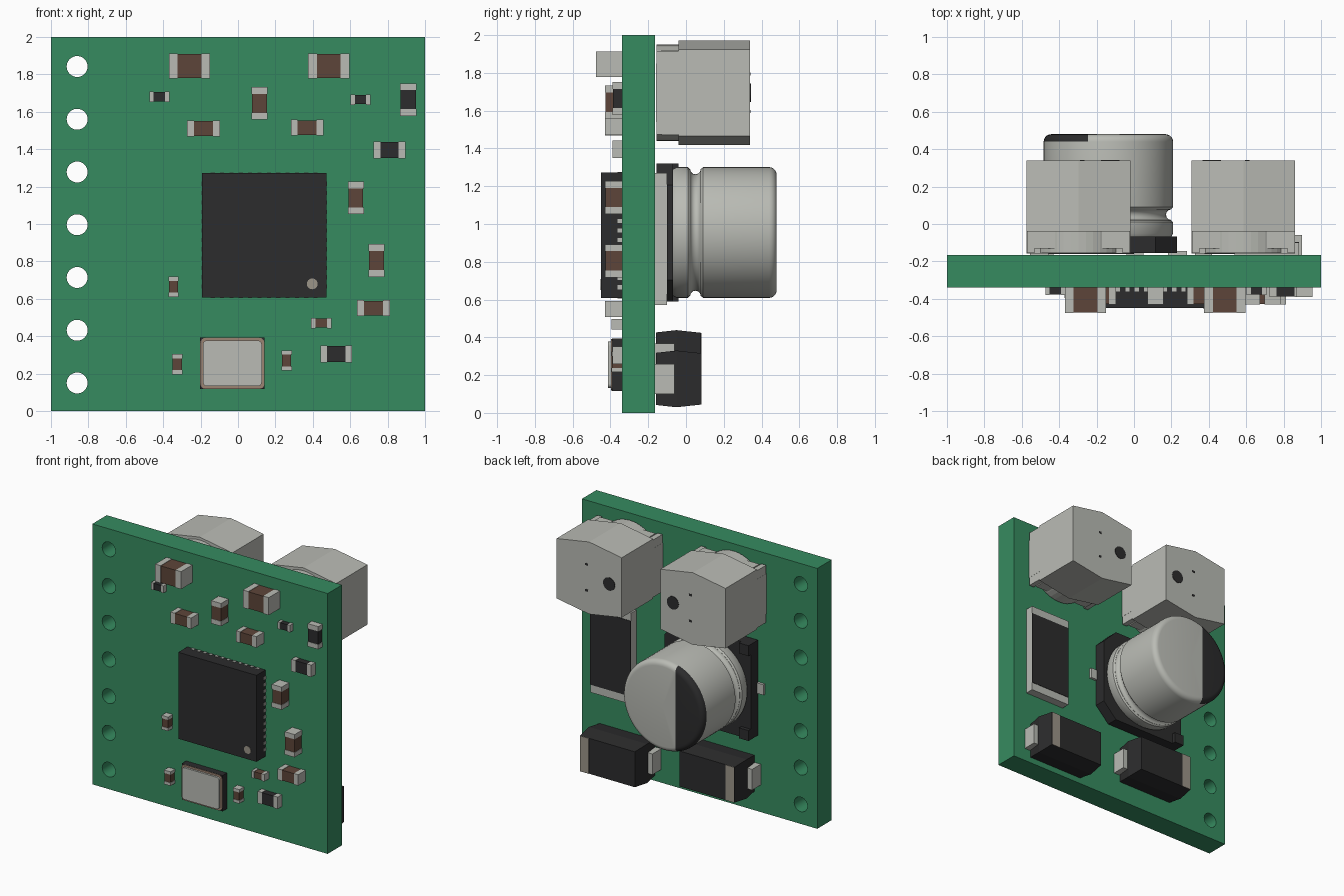
import bpy, bmesh, math
from mathutils import Vector, Matrix

old = bpy.data.objects.get("Cube")
if old:
    bpy.data.objects.remove(old, do_unlink=True)


def material(name, red, green, blue):
    mat = bpy.data.materials.new(name)
    mat.use_nodes = True
    color = (red, green, blue, 1)
    mat.diffuse_color = color
    mat.node_tree.nodes["Principled BSDF"].inputs["Base Color"].default_value = color
    return mat


GREEN = material("board green", .037, .26, .117)
BLACK = material("matte black", .025, .025, .026)
SILVER = material("pale silver", .49, .50, .46)
BROWN = material("ceramic brown", .11, .06, .041)
TAN = material("marker tan", .33, .30, .25)
COPPER = material("rim copper", .33, .23, .17)

FRONT, BACK = -.34, -.165   # board faces along y


def finish(name, bm, *mats):
    bmesh.ops.recalc_face_normals(bm, faces=bm.faces)
    mesh = bpy.data.meshes.new(name)
    bm.to_mesh(mesh)
    bm.free()
    for mat in mats:
        mesh.materials.append(mat)
    obj = bpy.data.objects.new(name, mesh)
    bpy.context.collection.objects.link(obj)
    return obj


def smooth(obj):
    bpy.ops.object.select_all(action='DESELECT')
    obj.select_set(True)
    bpy.context.view_layer.objects.active = obj
    bpy.ops.object.shade_smooth_by_angle(angle=math.radians(35))


def add_box(bm, x, y, z, index=0):
    """Box spanning the (low, high) pairs x, y and z."""
    low, high = Vector((x[0], y[0], z[0])), Vector((x[1], y[1], z[1]))
    matrix = Matrix.Translation((low + high) / 2) @ Matrix.Diagonal((*(high - low), 1))
    made = bmesh.ops.create_cube(bm, size=1, matrix=matrix)
    for face in {f for v in made["verts"] for f in v.link_faces}:
        face.material_index = index


def add_rod(bm, x, z, radius, y, index=0, sides=32):
    """Cylinder along y."""
    matrix = Matrix.Translation((x, sum(y) / 2, z)) @ Matrix.Rotation(math.pi / 2, 4, 'X')
    made = bmesh.ops.create_cone(bm, cap_ends=True, segments=sides, radius1=radius,
                                 radius2=radius, depth=y[1] - y[0], matrix=matrix)
    for face in {f for v in made["verts"] for f in v.link_faces}:
        face.material_index = index


def add_prism(bm, outline, y, index=0):
    """Prism along y from an (x, z) outline."""
    face = bm.faces.new([bm.verts.new((px, y[0], pz)) for px, pz in outline])
    face.material_index = index
    made = bmesh.ops.extrude_face_region(bm, geom=[face], use_keep_orig=True)["geom"]
    verts = [g for g in made if isinstance(g, bmesh.types.BMVert)]
    bmesh.ops.translate(bm, verts=verts, vec=(0, y[1] - y[0], 0))
    for f in {f for v in verts for f in v.link_faces}:
        f.material_index = index


def span(center, half):
    return center - half, center + half


# Board with a column of through holes
bm = bmesh.new()
add_box(bm, (-1, 1), (FRONT, BACK), (0, 2))
board = finish("circuit_board", bm, GREEN)
bm = bmesh.new()
for i in range(7):
    add_rod(bm, -.86, .15 + i * .282, .056, (-.5, 0))
cutter = finish("hole_cutter", bm, GREEN)
cutter.hide_render = True
cut = board.modifiers.new("holes", 'BOOLEAN')
cut.object, cut.solver = cutter, 'EXACT'
bpy.context.view_layer.objects.active = board
bpy.ops.object.modifier_apply(modifier="holes")
bpy.data.objects.remove(cutter, do_unlink=True)
smooth(board)


# Small two-ended chips on the front
def chip(name, x, z, length, width, depth, upright, body):
    bm = bmesh.new()
    end = length * .21

    def piece(a, b, inset, index):
        along, across = (a, b), span(0, width / 2 - inset)
        px, pz = (across, along) if upright else (along, across)
        add_box(bm, [x + p for p in px], (FRONT - depth + inset, FRONT), [z + p for p in pz], index)

    piece(-length / 2, end - length / 2, 0, 0)
    piece(length / 2 - end, length / 2, 0, 0)
    piece(end - length / 2, length / 2 - end, .003, 1)
    finish(name, bm, SILVER, body)


chip_groups = [
    ("large_capacitor", .22, .135, .137, False, BROWN, [(-.26, 1.845), (.485, 1.845)]),
    ("medium_capacitor", .175, .085, .09, False, BROWN, [(-.185, 1.51), (.37, 1.515), (.725, .55)]),
    ("upright_capacitor", .175, .085, .09, True, BROWN, [(.115, 1.645), (.63, 1.14), (.74, .805)]),
    ("small_capacitor", .11, .055, .055, False, BROWN, [(.445, .47)]),
    ("small_upright_capacitor", .108, .055, .055, True, BROWN,
     [(-.345, .665), (-.325, .25), (.26, .27)]),
    ("small_resistor", .105, .055, .04, False, BLACK, [(-.42, 1.68), (.655, 1.665)]),
    ("resistor", .17, .092, .05, False, BLACK, [(.81, 1.395), (.525, .305)]),
    ("upright_resistor", .175, .09, .05, True, BLACK, [(.91, 1.665)]),
]
for name, length, width, depth, upright, body, places in chip_groups:
    for x, z in places:
        chip(name, x, z, length, width, depth, upright, body)

# Processor with a dot and a row of contacts on each side
cx, cz, half = .14, .94, .332
bm = bmesh.new()
add_box(bm, span(cx, half), (-.45, FRONT), span(cz, half))
add_rod(bm, .397, .68, .029, (-.453, -.44), 1, 24)
for i in range(12):
    t = (i - 5.5) * .05
    for side in (-1, 1):
        edge = side * half
        add_box(bm, span(cx + t, .011), (-.362, FRONT), span(cz + edge, .003), 2)
        add_box(bm, span(cx + edge, .003), (-.362, FRONT), span(cz + t, .011), 2)
finish("processor", bm, BLACK, TAN, SILVER)


# Crystal: dark base, copper rim and metal lid
def rounded(x, z, hx, hz, r):
    points = []
    for k, (sx, sz) in enumerate([(1, 1), (-1, 1), (-1, -1), (1, -1)]):
        for j in range(5):
            a = (k + j / 4) * math.pi / 2
            points.append((x + sx * (hx - r) + r * math.cos(a), z + sz * (hz - r) + r * math.sin(a)))
    return points


bm = bmesh.new()
add_box(bm, span(-.03, .173), (-.392, FRONT), span(.255, .138))
add_prism(bm, rounded(-.03, .255, .172, .137, .03), (-.397, -.39), 1)
add_prism(bm, rounded(-.03, .255, .157, .122, .02), (-.412, -.39), 2)
finish("crystal", bm, BLACK, COPPER, SILVER)

# Round capacitor on the back: lathed can with a dark end segment
cx, cz, radius = -.137, .955, .346
profile = [(0, -.08), (.31, -.08), (.335, -.07), (radius, -.05), (radius, .01), (.335, .02)]
for i in range(7):
    a = math.pi * i / 6
    profile.append((.335 - .027 * math.sin(a), .05 - .028 * math.cos(a)))
profile.append((radius, .09))
for i in range(6):
    a = math.pi / 2 * i / 5
    profile.append((radius - .04 * (1 - math.cos(a)), .44 + .04 * math.sin(a)))
profile.append((0, .48))
bm = bmesh.new()
verts = [bm.verts.new((cx + r, y, cz)) for r, y in profile]
edges = [bm.edges.new(pair) for pair in zip(verts, verts[1:])]
bmesh.ops.spin(bm, geom=verts + edges, cent=(cx, 0, cz), axis=(0, 1, 0),
               angle=math.tau, steps=64, use_duplicate=False)
bmesh.ops.remove_doubles(bm, verts=bm.verts, dist=.0005)
chord = -.245
bmesh.ops.bisect_plane(bm, geom=bm.verts[:] + bm.edges[:] + bm.faces[:],
                       plane_co=(chord, 0, 0), plane_no=(1, 0, 0))
for f in bm.faces:
    mid = f.calc_center_median()
    f.material_index = int(mid.x < chord and mid.y > .44)
smooth(finish("capacitor_can", bm, SILVER, BLACK))

# Capacitor foot with two cut corners, corner posts and solder tabs
h, c = .366, .115
bm = bmesh.new()
add_prism(bm, [(cx - h, cz - h), (cx + h - c, cz - h), (cx + h, cz - h + c),
               (cx + h, cz + h - c), (cx + h - c, cz + h), (cx - h, cz + h)], (-.155, -.068))
for s in (-1, 1):
    z = cz + s * (h - .04)
    add_box(bm, (cx - h, cx - h + .08), (-.155, -.04), span(z, .04))
    add_box(bm, span(cx + s * .37, .05), (BACK, -.145), span(cz, .04), 1)
finish("capacitor_foot", bm, BLACK, SILVER)

# Large resistor on the back
bm = bmesh.new()
add_box(bm, span(.71, .172), (BACK, -.1), (.57, 1.27))
add_box(bm, span(.71, .172), (-.102, -.097), (.63, 1.21), 1)
finish("large_resistor", bm, SILVER, BLACK)


# Trimmers: bowed block over a stepped, round-bottomed foot
def trimmer(name, x, side):
    z, w = 1.695, .277
    bm = bmesh.new()
    add_prism(bm, [(x - w, z - .23), (x, z - w), (x + w, z - .23),
                   (x + w, z + .23), (x, z + w), (x - w, z + .23)], (-.04, .34))
    add_box(bm, span(x, w), (-.158, -.035), span(z, .155))
    add_rod(bm, x, z, .255, (-.155, -.035), 0, 40)
    for s in (-1, 1):
        for t in (-1, 1):
            add_box(bm, span(x + s * .18, .055), (-.13, -.035), span(z + t * .18, .047))
            add_box(bm, span(x + s * .256, .02), (-.155, -.035), span(z + t * .18, .04))
        add_box(bm, span(x + .02, .012), (.335, .342), span(z + s * .1, .008), 1)
    add_rod(bm, x + side * .17, z, .05, (.335, .343), 1, 24)
    finish(name, bm, SILVER, BLACK)


trimmer("left_trimmer", .585, -1)
trimmer("right_trimmer", -.297, 1)


# Diodes: tapered body, end tabs and a band at one end
def diode(name, x, z, band):
    bm = bmesh.new()
    hx, hz = .247, .15
    # body bulges at mid height and tapers both ways
    rings = []
    for y, inset in [(-.16, .012), (-.05, 0), (.08, .014)]:
        rings.append([bm.verts.new((x + sx * (hx - inset), y, z + sz * (hz - inset)))
                      for sx, sz in [(-1, -1), (1, -1), (1, 1), (-1, 1)]])
    bm.faces.new(rings[0])
    bm.faces.new(rings[-1])
    for low, high in zip(rings, rings[1:]):
        for i in range(4):
            j = (i + 1) % 4
            bm.faces.new((low[i], low[j], high[j], high[i]))
    for s in (-1, 1):
        add_box(bm, span(x + s * .24, .045), (BACK, -.06), span(z, .08), 1)
    add_box(bm, span(x + band * .193, .036), (.075, .083), span(z, .136), 2)
    finish(name, bm, BLACK, SILVER, TAN)


diode("left_diode", .612, .18, 1)
diode("right_diode", -.235, .288, -1)
